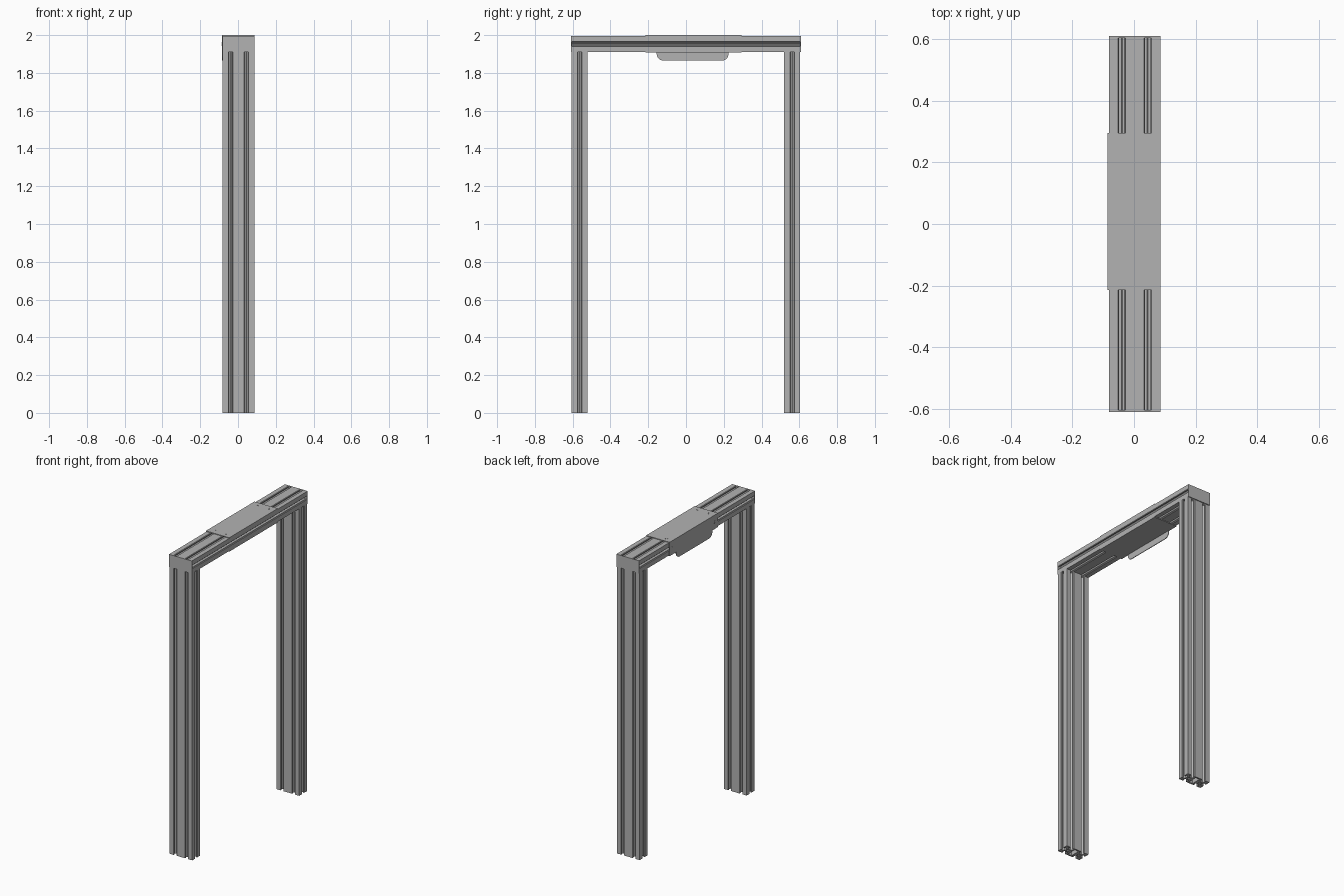
import bpy, bmesh, math
from mathutils import Matrix, Vector

if "Cube" in bpy.data.objects:
    bpy.data.objects.remove(bpy.data.objects["Cube"])

M = 0.084            # one square module of the slotted profile
CX = 0.0025          # centre of the frame in x
BEAM_LOW, BEAM_TOP = 1.911, 1.995
BEAM_MID = (BEAM_LOW + BEAM_TOP) / 2
LEFT, RIGHT = CX - M, CX + M
SHEET = 0.0043
PLATE_Y = (-0.215, 0.295)

alu = bpy.data.materials.new("aluminium grey")
alu.use_nodes = True
alu.diffuse_color = (0.45, 0.45, 0.45, 1)
alu.node_tree.nodes["Principled BSDF"].inputs["Base Color"].default_value = (0.45, 0.45, 0.45, 1)


def add_object(name, mesh):
    mesh.materials.clear()
    mesh.materials.append(alu)
    obj = bpy.data.objects.new(name, mesh)
    bpy.context.collection.objects.link(obj)
    return obj


def extrude_outline(name, loops, length, matrix):
    """Fill closed 2D loops (inner ones become holes) and extrude along local z."""
    curve = bpy.data.curves.new(name, 'CURVE')
    curve.dimensions = '2D'
    curve.fill_mode = 'BOTH'
    curve.extrude = length / 2
    for pts in loops:
        spline = curve.splines.new('POLY')
        spline.points.add(len(pts) - 1)
        for p, (x, y) in zip(spline.points, pts):
            p.co = (x, y, 0, 1)
        spline.use_cyclic_u = True
    temp = bpy.data.objects.new("temp", curve)
    bpy.context.collection.objects.link(temp)
    bpy.context.view_layer.update()
    evaluated = temp.evaluated_get(bpy.context.evaluated_depsgraph_get())
    mesh = bpy.data.meshes.new_from_object(evaluated)
    bpy.data.objects.remove(temp)
    bm = bmesh.new()
    bm.from_mesh(mesh)
    bmesh.ops.remove_doubles(bm, verts=bm.verts, dist=1e-5)
    bmesh.ops.recalc_face_normals(bm, faces=bm.faces)
    bm.transform(matrix)
    bm.to_mesh(mesh)
    bm.free()
    mesh.name = name
    for p in mesh.polygons:
        p.use_smooth = False
    return add_object(name, mesh)


def box(name, low, high):
    low, high = Vector(low), Vector(high)
    bm = bmesh.new()
    bmesh.ops.create_cube(bm, size=1)
    bm.transform(Matrix.Translation((low + high) / 2) @ Matrix.Diagonal((high - low).to_4d()))
    mesh = bpy.data.meshes.new(name)
    bm.to_mesh(mesh)
    bm.free()
    return add_object(name, mesh)


def arc(cx, cy, r, a0, a1, n):
    return [(cx + r * math.cos(math.radians(a0 + (a1 - a0) * i / n)),
             cy + r * math.sin(math.radians(a0 + (a1 - a0) * i / n))) for i in range(n + 1)]


# Cross-section of the double profile with six T-slots
half_slot = [(-0.012, 0), (-0.0095, 0.003), (-0.0095, 0.009), (-0.018, 0.009),
             (-0.018, 0.013), (-0.009, 0.025), (-0.0015, 0.025), (0, 0.027)]
slot = half_slot + [(-t, d) for t, d in reversed(half_slot[:-1])]


def side(origin, along, inward):
    return [tuple(Vector(origin) + t * Vector(along) + d * Vector(inward)) for t, d in slot]


H = M / 2
outline = [(-M, -H)]
outline += side((-H, -H), (1, 0), (0, 1)) + side((H, -H), (1, 0), (0, 1)) + [(M, -H)]
outline += side((M, 0), (0, 1), (-1, 0)) + [(M, H)]
outline += side((H, H), (-1, 0), (0, -1)) + side((-H, H), (-1, 0), (0, -1)) + [(-M, H)]
outline += side((-M, 0), (0, -1), (1, 0))
bores = [arc(x, 0, 0.007, 0, 337.5, 15) for x in (-H, H)]
chamber = [(-0.014, -0.032), (0.014, -0.032), (0.014, 0.032), (-0.014, 0.032)]
section = [outline, chamber] + bores

# Legs and beam
for name, y in (("front_leg", -0.563), ("back_leg", 0.562)):
    extrude_outline(name, section, BEAM_LOW, Matrix.Translation((CX, y, BEAM_LOW / 2)))
extrude_outline("top_beam", section, 1.208,
                Matrix.Translation((CX, 0, BEAM_MID)) @ Matrix.Rotation(math.pi / 2, 4, 'X'))

# End caps on the beam
for name, s in (("front_end_cap", -1), ("back_end_cap", 1)):
    ys = sorted((s * 0.604, s * 0.61))
    box(name, (LEFT, ys[0], BEAM_LOW), (RIGHT, ys[1], BEAM_TOP))

# Sheet metal bracket: top, bottom, and side with a hanging flap
box("bracket_top_plate", (LEFT - SHEET, PLATE_Y[0], BEAM_TOP), (RIGHT, PLATE_Y[1], BEAM_TOP + SHEET))
box("bracket_bottom_plate", (LEFT, PLATE_Y[0], BEAM_LOW - SHEET), (RIGHT, PLATE_Y[1], BEAM_LOW))
low = BEAM_LOW - SHEET
flap = [(PLATE_Y[0], BEAM_TOP), (PLATE_Y[0], low), (-0.155, low)]
flap += arc(-0.12, 1.9, 0.035, 180, 270, 8) + arc(0.19, 1.9, 0.035, 270, 360, 8)
flap += [(0.225, low), (PLATE_Y[1], low), (PLATE_Y[1], BEAM_TOP)]
to_yz = Matrix(((0, 0, 1, 0), (1, 0, 0, 0), (0, 1, 0, 0), (0, 0, 0, 1)))
extrude_outline("bracket_side_flap", [flap], SHEET,
                Matrix.Translation((LEFT - SHEET / 2, 0, 0)) @ to_yz)

# Slotted screw heads: two half discs with a gap between them
R = 0.0085
head = [arc(0, 0, R, a + 10, a + 170, 10) for a in (0, 180)]
for end, y in (("front", -0.18), ("back", 0.262)):
    for label, x in (("left", CX + H), ("right", CX - H)):
        extrude_outline(f"{end}_{label}_top_screw", head, 0.0012,
                        Matrix.Translation((x, y, BEAM_TOP + SHEET + 0.0001))
                        @ Matrix.Rotation(math.pi / 2, 4, 'Z'))
    extrude_outline(f"{end}_side_screw", head, 0.0012,
                    Matrix.Translation((LEFT - SHEET - 0.0001, y, BEAM_MID)) @ to_yz)
